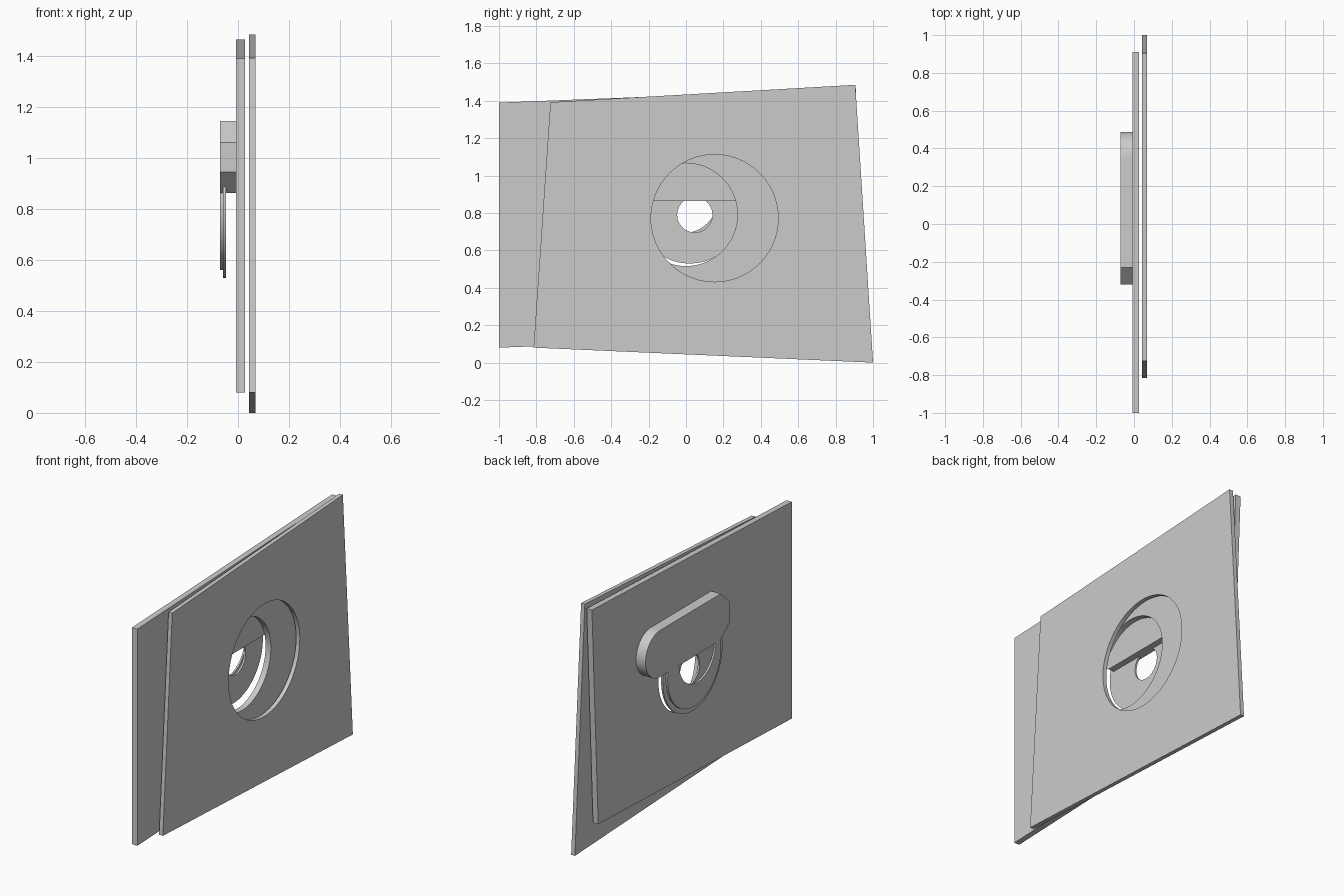
import bpy, bmesh, math
from mathutils import Matrix

if "Cube" in bpy.data.objects:
    bpy.data.objects.remove(bpy.data.objects["Cube"])

# local x -> world y, local y -> world z, local z -> world x
SIDEWAYS = Matrix(((0, 0, 1, 0), (1, 0, 0, 0), (0, 1, 0, 0), (0, 0, 0, 1)))


def arc(cy, cz, r, start=0, end=360, n=96):
    """Points on an arc in the YZ plane (full circles leave out the repeat)."""
    steps = n if end - start == 360 else n - 1
    return [(cy + r * math.cos(math.radians(start + (end - start) * i / steps)),
             cz + r * math.sin(math.radians(start + (end - start) * i / steps)))
            for i in range(n)]


def sheet(name, x0, x1, outline, *holes):
    """Flat panel from a YZ outline with holes, spanning x0 to x1."""
    cu = bpy.data.curves.new(name, 'CURVE')
    cu.dimensions = '2D'
    cu.fill_mode = 'BOTH'
    cu.extrude = (x1 - x0) / 2
    for pts in (outline, *holes):
        sp = cu.splines.new('POLY')
        sp.points.add(len(pts) - 1)
        for p, (y, z) in zip(sp.points, pts):
            p.co = (y, z, 0, 1)
        sp.use_cyclic_u = True
    ob = bpy.data.objects.new(name, cu)
    bpy.context.collection.objects.link(ob)
    bpy.ops.object.select_all(action='DESELECT')
    ob.select_set(True)
    bpy.context.view_layer.objects.active = ob
    bpy.ops.object.convert(target='MESH')
    ob = bpy.context.object
    ob.name = name
    # weld caps to the sides and turn the panel upright
    bm = bmesh.new()
    bm.from_mesh(ob.data)
    bmesh.ops.remove_doubles(bm, verts=bm.verts, dist=1e-5)
    bmesh.ops.transform(bm, matrix=Matrix.Translation(((x0 + x1) / 2, 0, 0)) @ SIDEWAYS,
                        verts=bm.verts)
    bmesh.ops.recalc_face_normals(bm, faces=bm.faces)
    bm.to_mesh(ob.data)
    bm.free()
    bpy.ops.object.shade_smooth_by_angle(angle=math.radians(30))
    return ob


# Two skewed plates with round openings
sheet("outer_plate", 0.043, 0.068,
      [(-0.815, 0.08), (1.0, 0.0), (0.905, 1.485), (-0.725, 1.392)],
      arc(0.153, 0.772, 0.34))
sheet("inner_plate", -0.008, 0.027,
      [(-1.0, 0.08), (0.85, 0.148), (0.91, 1.465), (-1.0, 1.39)],
      arc(0.0, 0.791, 0.275))

# Lid bar: rounded at one end, chamfered at the other
sheet("lid_bar", -0.071, -0.008,
      [(-0.23, 0.863), *arc(0.347, 1.004, 0.141, -90, 90, 40),
       (-0.23, 1.145), (-0.32, 1.06), (-0.32, 0.945)])

# Thin discs hanging below the lid
sheet("large_disc", -0.058, -0.047, arc(0.02, 0.815, 0.285), arc(0.047, 0.79, 0.094))
sheet("small_disc", -0.070, -0.059, arc(0.02, 0.815, 0.255), arc(-0.01, 0.87, 0.176))
